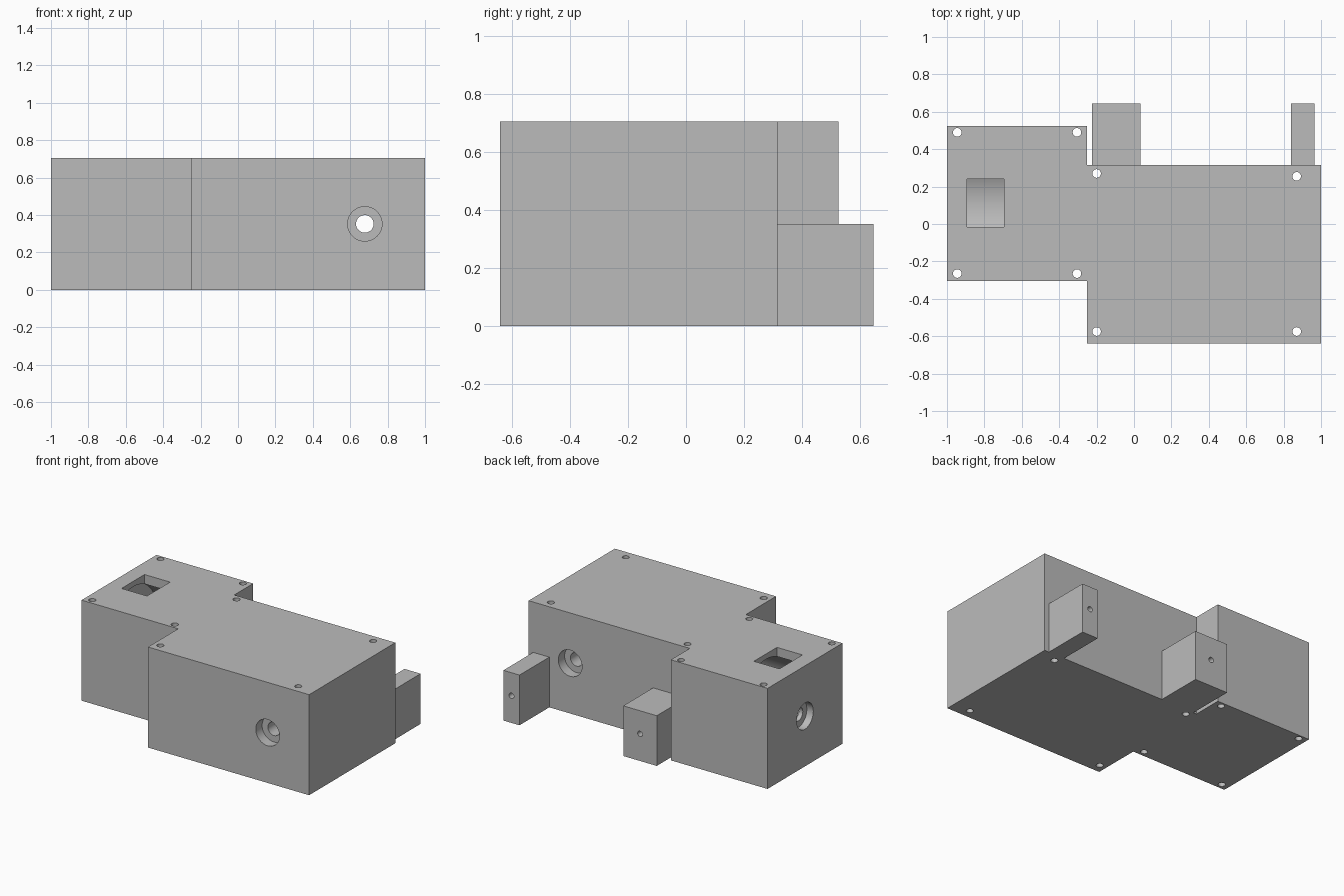
import bpy, bmesh, math
from mathutils import Matrix, Vector

cube = bpy.data.objects.get("Cube")
if cube:
    bpy.data.objects.remove(cube, do_unlink=True)

H = 0.705          # housing height
MID = H / 2        # height of the shaft axes

grey = bpy.data.materials.new("light_grey")
grey.use_nodes = True
grey.diffuse_color = (0.5, 0.5, 0.5, 1)
bsdf = grey.node_tree.nodes["Principled BSDF"]
bsdf.inputs["Base Color"].default_value = grey.diffuse_color
bsdf.inputs["Roughness"].default_value = 0.7


def finish(bm, name):
    bmesh.ops.recalc_face_normals(bm, faces=bm.faces)
    mesh = bpy.data.meshes.new(name)
    bm.to_mesh(mesh)
    bm.free()
    mesh.materials.append(grey)
    ob = bpy.data.objects.new(name, mesh)
    bpy.context.collection.objects.link(ob)
    return ob


def prism(name, outline, z0, z1):
    bm = bmesh.new()
    face = bm.faces.new([bm.verts.new((x, y, z0)) for x, y in outline])
    up = bmesh.ops.extrude_face_region(bm, geom=[face])["geom"]
    verts = [v for v in up if isinstance(v, bmesh.types.BMVert)]
    bmesh.ops.translate(bm, verts=verts, vec=(0, 0, z1 - z0))
    return finish(bm, name)


def box(name, x0, x1, y0, y1, z0, z1):
    return prism(name, [(x0, y0), (x1, y0), (x1, y1), (x0, y1)], z0, z1)


def rod(start, end, r, sides=48):
    a, b = Vector(start), Vector(end)
    turn = (b - a).to_track_quat("Z", "Y").to_matrix().to_4x4()
    bm = bmesh.new()
    bmesh.ops.create_cone(bm, cap_ends=True, segments=sides, radius1=r, radius2=r,
                          depth=(b - a).length,
                          matrix=Matrix.Translation((a + b) / 2) @ turn)
    return finish(bm, "cutter")


def cut(ob, cutters):
    """Subtract every cutter, bake the result and drop the cutters."""
    for c in cutters:
        c.hide_render = True
        mod = ob.modifiers.new("cut", "BOOLEAN")
        mod.operation, mod.solver, mod.object = "DIFFERENCE", "EXACT", c
    graph = bpy.context.evaluated_depsgraph_get()
    baked = bpy.data.meshes.new_from_object(ob.evaluated_get(graph))
    ob.modifiers.clear()
    ob.data = baked
    for c in cutters:
        bpy.data.objects.remove(c, do_unlink=True)
    bpy.ops.object.select_all(action="DESELECT")
    ob.select_set(True)
    bpy.context.view_layer.objects.active = ob
    bpy.ops.object.shade_smooth_by_angle(angle=math.radians(30))


# Housing: a narrow section joined to a wide section
housing = prism("housing", [(-1, -0.305), (-0.25, -0.305), (-0.25, -0.64), (1, -0.64),
                            (1, 0.315), (-0.25, 0.315), (-0.25, 0.525), (-1, 0.525)], 0, H)

# Vertical screw holes in the corners of both sections
screws = [(x, y) for x in (-0.945, -0.305) for y in (-0.265, 0.49)]
screws += [(-0.2, -0.575), (0.87, -0.575), (-0.2, 0.27), (0.87, 0.255)]
cutters = [rod((x, y, -0.1), (x, y, H + 0.1), 0.023, 24) for x, y in screws]

# Round inner chamber with a window in the roof
AXIS_Y, SHAFT_X = 0.11, 0.678
cutters.append(rod((-0.92, AXIS_Y, MID), (-0.35, AXIS_Y, MID), 0.315, 96))
cutters.append(box("cutter", -0.893, -0.695, -0.015, 0.24, MID, H + 0.1))

# Shaft holes with bearing seats
cutters.append(rod((SHAFT_X, -0.8, MID), (SHAFT_X, 0.5, MID), 0.047))
cutters.append(rod((SHAFT_X, -0.8, MID), (SHAFT_X, -0.57, MID), 0.092))
cutters.append(rod((SHAFT_X, 0.245, MID), (SHAFT_X, 0.5, MID), 0.092))
cutters.append(rod((-1.1, AXIS_Y, MID), (-0.7, AXIS_Y, MID), 0.047))
cutters.append(rod((-1.1, AXIS_Y, MID), (-0.95, AXIS_Y, MID), 0.092))
cut(housing, cutters)

# Mounting lugs on the back, each with a screw hole
for name, x0, x1 in (("wide_lug", -0.225, 0.035), ("narrow_lug", 0.84, 0.965)):
    lug = box(name, x0, x1, 0.315, 0.645, 0, 0.352)
    mid = (x0 + x1) / 2
    cut(lug, [rod((mid, 0.4, 0.19), (mid, 0.8, 0.19), 0.019, 24)])
